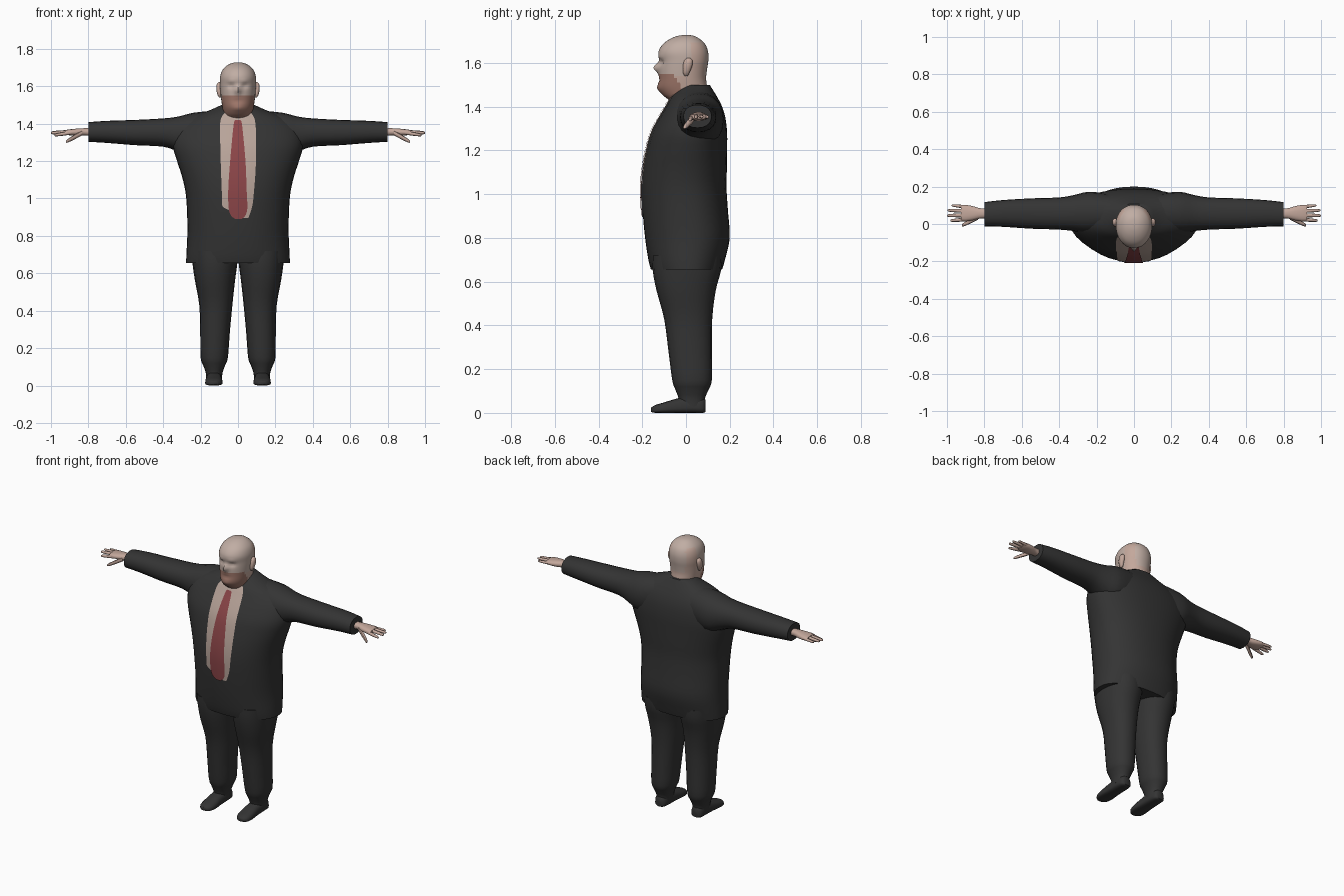
import bpy, bmesh, math
from mathutils import Vector
from mathutils.bvhtree import BVHTree


def material(name, rgb):
    m = bpy.data.materials.new(name)
    m.diffuse_color = (*rgb, 1)
    return m


SUIT = material("charcoal cloth", (0.034, 0.034, 0.034))
SKIN = material("skin", (0.55, 0.39, 0.33))
PALE = material("pale skin", (0.53, 0.42, 0.37))
BEARD = material("tan beard", (0.34, 0.18, 0.14))
SHIRT = material("shirt", (0.48, 0.37, 0.32))
TIE = material("red tie", (0.26, 0.06, 0.065))


def refine(rows, steps):
    """Catmull-Rom interpolation between cross-section rows."""
    out = []
    last = len(rows) - 1
    for i in range(last):
        p = [rows[max(0, min(last, i + k))] for k in (-1, 0, 1, 2)]
        for s in range(steps):
            u = s / steps
            out.append([0.5 * (2 * b + (c - a) * u + (2 * a - 5 * b + 4 * c - d) * u * u
                               + (3 * b - a - 3 * c + d) * u ** 3) for a, b, c, d in zip(*p)])
    return out + [list(rows[-1])]


def finish(name, bm, mats, mirror=False, angle=50):
    me = bpy.data.meshes.new(name)
    bm.to_mesh(me)
    bm.free()
    ob = bpy.data.objects.new(name, me)
    bpy.context.collection.objects.link(ob)
    for m in mats:
        me.materials.append(m)
    bpy.ops.object.select_all(action='DESELECT')
    bpy.context.view_layer.objects.active = ob
    ob.select_set(True)
    bpy.ops.object.shade_smooth_by_angle(angle=math.radians(angle))
    if mirror:
        ob.modifiers.new("mirror", 'MIRROR')
    return ob


def loft(rows, axis='z', sides=24, power=2.0, steps=3, widest=0.5):
    """Rows are (position, a_min, a_max, b_min, b_max) along the axis."""
    bm = bmesh.new()
    rings = []
    for t, a0, a1, b0, b1 in refine(rows, steps):
        ca, cb = (a0 + a1) / 2, b0 + widest * (b1 - b0)
        ring = []
        for k in range(sides):
            ang = math.tau * k / sides
            c, s = math.cos(ang), math.sin(ang)
            a = ca + (a1 - a0) / 2 * math.copysign(abs(c) ** (2 / power), c)
            b = cb + ((b1 - cb) if s > 0 else (cb - b0)) * math.copysign(abs(s) ** (2 / power), s)
            ring.append(bm.verts.new({'x': (t, a, b), 'y': (a, t, b), 'z': (a, b, t)}[axis]))
        rings.append(ring)
    for r, q in zip(rings, rings[1:]):
        for k in range(sides):
            j = (k + 1) % sides
            bm.faces.new((r[k], r[j], q[j], q[k]))
    bm.faces.new(rings[0])
    bm.faces.new(rings[-1])
    bmesh.ops.recalc_face_normals(bm, faces=bm.faces)
    return bm


# Jacket body: height, half width, front, back
body = [(.655, .277, -.16, .165), (.70, .276, -.172, .178), (.80, .271, -.187, .2),
        (.92, .272, -.198, .192), (1.03, .28, -.202, .185), (1.12, .3, -.195, .187),
        (1.20, .326, -.18, .188), (1.28, .348, -.158, .188), (1.35, .34, -.122, .18),
        (1.40, .305, -.092, .165), (1.44, .235, -.07, .145), (1.47, .155, -.045, .127),
        (1.50, .088, -.01, .108)]
bm = loft([(z, -w, w, f, b) for z, w, f, b in body], sides=40, power=2.2, widest=0.54)
surface = BVHTree.FromBMesh(bm)
finish("jacket", bm, [SUIT])

# Sleeves
finish("sleeve", loft([
    (.12, -.04, .16, 1.24, 1.47), (.24, -.05, .172, 1.22, 1.458), (.32, -.038, .155, 1.25, 1.438),
    (.40, -.03, .142, 1.277, 1.428), (.55, -.025, .137, 1.285, 1.42),
    (.70, -.015, .128, 1.297, 1.415), (.80, -.012, .117, 1.303, 1.408)],
    'x', 20, 2.2), [SUIT], True)

# Trouser legs
finish("trouser_leg", loft([
    (.72, .0, .25, -.155, .165), (.65, .004, .243, -.152, .16), (.56, .016, .23, -.135, .136),
    (.43, .03, .207, -.1, .12), (.28, .044, .202, -.08, .118), (.15, .054, .2, -.063, .118),
    (.11, .068, .187, -.05, .105), (.07, .082, .173, -.035, .088), (.03, .086, .17, -.03, .085)],
    'z', 20, 2.2), [SUIT], True)

# Shoes
finish("shoe", loft([
    (.09, .105, .15, .004, .06), (.075, .092, .165, 0, .07), (.03, .086, .17, 0, .078),
    (-.04, .085, .172, 0, .066), (-.10, .082, .176, 0, .048), (-.14, .09, .17, 0, .036),
    (-.16, .11, .15, .004, .024)], 'y', 16, 2.7, widest=0.3), [SUIT], True)


# Shirt front and tie: thin plates laid onto the jacket
def plate(name, rows, lift, mat, columns=10):
    bm = bmesh.new()
    grid = []
    for z, x0, x1 in refine(rows, 5):
        line = []
        for k in range(columns + 1):
            x = x0 + (x1 - x0) * k / columns
            hit = surface.ray_cast(Vector((x, -1, z)), Vector((0, 1, 0)))[0]
            line.append(bm.verts.new((x, hit.y - lift, z)))
        grid.append(line)
    for p, q in zip(grid, grid[1:]):
        for k in range(columns):
            bm.faces.new((p[k], q[k], q[k + 1], p[k + 1]))
    finish(name, bm, [mat])


plate("shirt_front", [(1.47, -.06, .06), (1.42, -.093, .09), (1.30, -.095, .097),
                      (1.15, -.091, .094), (1.0, -.085, .082), (.955, -.08, .075),
                      (.93, -.03, .068), (.895, 0, .055)], .004, SHIRT)
plate("tie", [(1.42, -.015, .012), (1.39, -.024, .022), (1.20, -.042, .04), (1.05, -.052, .046),
              (.95, -.05, .05), (.91, -.038, .04), (.89, -.014, .02)], .008, TIE)

# Head and neck: height, half width, front, back
head = [(1.40, .072, -.05, .09), (1.43, .075, -.078, .095), (1.455, .078, -.108, .096),
        (1.49, .084, -.126, .096), (1.53, .09, -.124, .092), (1.57, .094, -.124, .096),
        (1.61, .097, -.122, .102), (1.65, .096, -.126, .101), (1.685, .084, -.106, .088),
        (1.71, .06, -.072, .062), (1.724, .032, -.035, .035), (1.728, .004, -.004, .004)]
bm = loft([(z, -w, w, f, b) for z, w, f, b in head], sides=48, power=2.1, steps=4, widest=0.53)
# Facial relief: x, z, spread in x, spread in z, push forward
relief = [(0, 1.578, .014, .02, .026), (.036, 1.602, .016, .011, -.012), (-.036, 1.602, .016, .011, -.012),
          (.034, 1.628, .024, .009, .005), (-.034, 1.628, .024, .009, .005), (0, 1.522, .025, .005, -.006),
          (0, 1.482, .03, .016, .008)]
for v in bm.verts:
    if v.co.y < -.03:
        x, z = v.co.x, v.co.z
        v.co.y -= sum(d * math.exp(-((x - cx) / sx) ** 2 - ((z - cz) / sz) ** 2)
                      for cx, cz, sx, sz, d in relief)
for f in bm.faces:
    c = f.calc_center_median()
    if c.z < 1.553 and c.y < -.03 - (c.z - 1.5) * .6:
        f.material_index = 2
    elif c.z < 1.54 or (abs(c.x) > .05 and .025 < c.y < .08 and c.z < 1.69):
        f.material_index = 0
    else:
        f.material_index = 1
finish("head", bm, [SKIN, PALE, BEARD])

# Ears
finish("ear", loft([(1.54, .092, .1, -.006, .008), (1.555, .088, .11, -.014, .016),
                    (1.585, .088, .116, -.014, .028), (1.61, .088, .114, -.008, .03),
                    (1.622, .092, .104, .004, .02)], 'z', 12), [SKIN], True)

# Hands: palm, four fingers and a thumb
finish("palm", loft([(.77, .03, .082, 1.333, 1.375), (.82, .03, .084, 1.337, 1.376),
                     (.86, .02, .095, 1.335, 1.374), (.90, .014, .102, 1.337, 1.37),
                     (.925, .018, .1, 1.343, 1.366)], 'x', 14, 2.4), [SKIN], True)


def digit(name, start, end, r):
    rows = []
    for u, k in ((0, 1), (.35, 1), (.75, .85), (.94, .65), (1, .25)):
        x, y, z = Vector(start).lerp(Vector(end), u)
        rows.append((x, y - r * k, y + r * k, z - r * k, z + r * k))
    finish(name, loft(rows, 'x', 8, steps=2), [SKIN], True)


digit("index_finger", (.89, .025, 1.352), (.982, .018, 1.338), .010)
digit("middle_finger", (.89, .047, 1.356), (1.0, .045, 1.35), .0105)
digit("ring_finger", (.89, .069, 1.356), (.998, .073, 1.353), .010)
digit("little_finger", (.89, .09, 1.353), (.975, .1, 1.352), .009)
digit("thumb", (.835, .035, 1.35), (.92, -.008, 1.303), .013)
